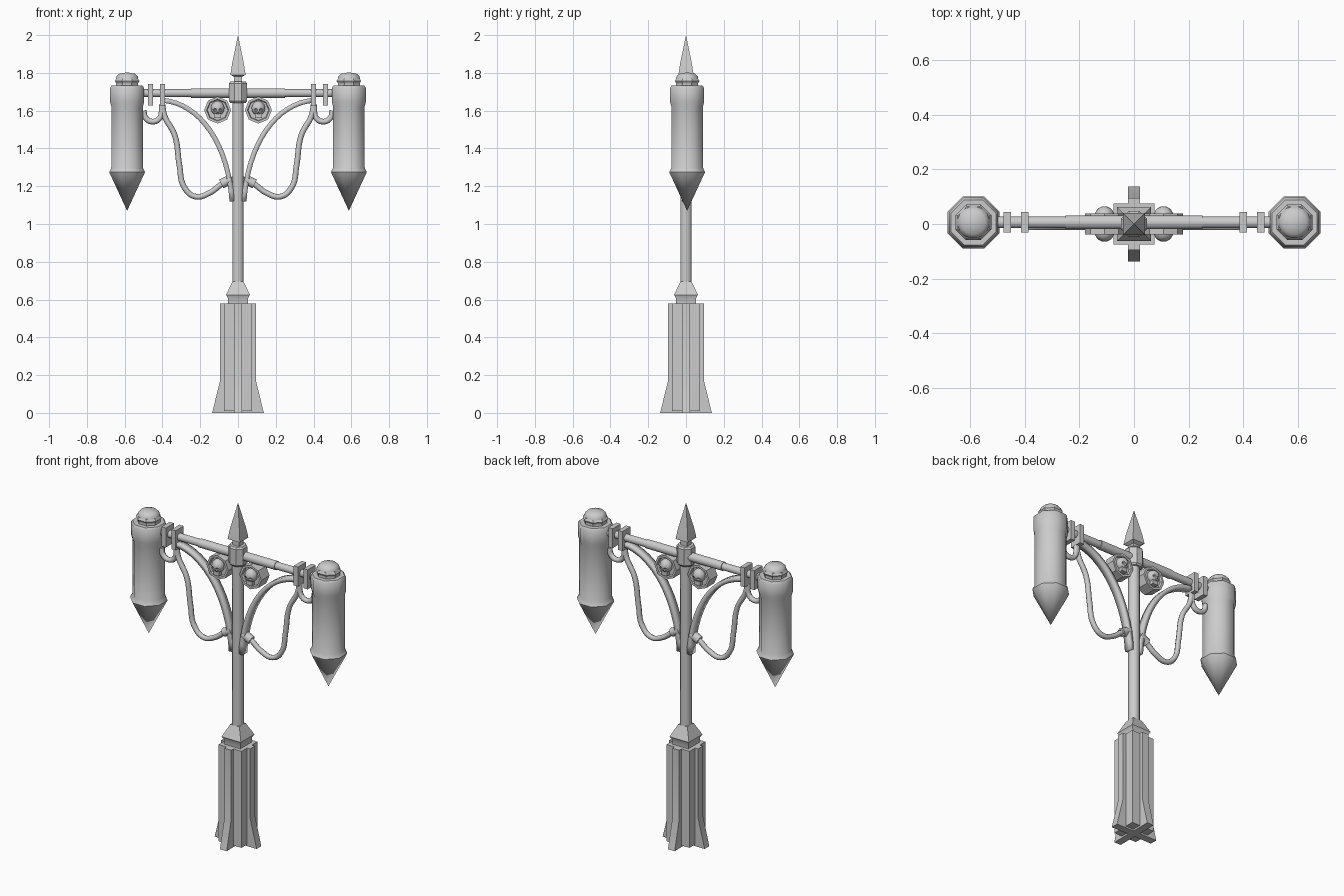
import bpy, bmesh, math
from mathutils import Matrix, Vector
from mathutils.geometry import interpolate_bezier

cube = bpy.data.objects.get("Cube")
if cube:
    bpy.data.objects.remove(cube, do_unlink=True)

ARM_Y = 0.006
SIDES = (("right", -1), ("left", 1))


def activate(ob):
    bpy.ops.object.select_all(action='DESELECT')
    ob.select_set(True)
    bpy.context.view_layer.objects.active = ob


def finish(name, bm, loc=(0, 0, 0), angle=30):
    bmesh.ops.recalc_face_normals(bm, faces=bm.faces)
    me = bpy.data.meshes.new(name)
    bm.to_mesh(me)
    bm.free()
    ob = bpy.data.objects.new(name, me)
    ob.location = loc
    bpy.context.collection.objects.link(ob)
    activate(ob)
    bpy.ops.object.shade_smooth_by_angle(angle=math.radians(angle))
    return ob


def lathe(name, profile, sides, loc=(0, 0, 0), angle=30, axis=None):
    """Turn (half width, height) pairs into a many-sided column, flats facing the axes."""
    bm = bmesh.new()
    rings = []
    for r, z in profile:
        r /= math.cos(math.pi / sides)
        if r == 0:
            rings.append([bm.verts.new((0, 0, z))])
            continue
        turns = [(i + 0.5) * math.tau / sides for i in range(sides)]
        rings.append([bm.verts.new((r * math.cos(a), r * math.sin(a), z)) for a in turns])
    for a, b in zip(rings, rings[1:]):
        for i in range(sides):
            j = (i + 1) % sides
            quad = [a[i % len(a)], a[j % len(a)], b[j % len(b)], b[i % len(b)]]
            bm.faces.new(list(dict.fromkeys(quad)))
    for ring in (rings[0], rings[-1]):
        if len(ring) > 1:
            bm.faces.new(ring)
    if axis:
        bm.transform(Vector(axis).to_track_quat('Z', 'Y').to_matrix().to_4x4())
    return finish(name, bm, loc, angle)


def box(name, size, loc):
    bm = bmesh.new()
    bmesh.ops.create_cube(bm, size=1, matrix=Matrix.Diagonal((*size, 1)))
    return finish(name, bm, loc)


def ellipsoid(bm, centre, radii, segments=20):
    bmesh.ops.create_uvsphere(bm, u_segments=segments, v_segments=segments // 2, radius=1,
                              matrix=Matrix.Translation(centre) @ Matrix.Diagonal((*radii, 1)))


def tube(name, points, radius):
    cu = bpy.data.curves.new(name, 'CURVE')
    cu.dimensions = '3D'
    cu.bevel_depth = radius
    cu.bevel_resolution = 2
    cu.resolution_u = 6
    cu.use_fill_caps = True
    sp = cu.splines.new('BEZIER')
    sp.bezier_points.add(len(points) - 1)
    for bp, (x, z) in zip(sp.bezier_points, points):
        bp.co = (x, 0, z)
        bp.handle_left_type = bp.handle_right_type = 'AUTO'
    ob = bpy.data.objects.new(name, cu)
    bpy.context.collection.objects.link(ob)
    activate(ob)
    bpy.ops.object.convert(target='MESH')
    bpy.ops.object.shade_smooth_by_angle(angle=math.radians(60))
    return ob


# Pedestal: square core with four flared fins
lathe("pedestal_core", [(0.075, 0.01), (0.075, 0.58)], 4)
fin = [(0.137, 0), (0.095, 0.17), (0.095, 0.58)]
for name, turn in (("pedestal_fins_side", 0), ("pedestal_fins_front", math.pi / 2)):
    bm = bmesh.new()
    outline = fin + [(-x, z) for x, z in reversed(fin)]
    face = bm.faces.new([bm.verts.new((x, -0.022, z)) for x, z in outline])
    ext = bmesh.ops.extrude_face_region(bm, geom=[face])
    moved = [v for v in ext["geom"] if isinstance(v, bmesh.types.BMVert)]
    bmesh.ops.translate(bm, vec=(0, 0.044, 0), verts=moved)
    bm.transform(Matrix.Rotation(turn, 4, 'Z'))
    finish(name, bm)
lathe("pedestal_cap", [(0.053, 0.57), (0.053, 0.605), (0.063, 0.625), (0.03, 0.695)], 4)

# Post, collar and spear finial
lathe("post", [(0.03, 0.68), (0.03, 1.66)], 8, angle=50)
lathe("post_collar", [(0.04, 1.64), (0.047, 1.65), (0.047, 1.745), (0.04, 1.755)], 8)
lathe("spear_finial", [(0.022, 1.75), (0.022, 1.78), (0.04, 1.79), (0.031, 1.85), (0, 2.0)], 4)

# Cross arm with a thicker middle sleeve
lathe("cross_arm", [(0.021, -0.51), (0.021, 0.51)], 12, (0, ARM_Y, 1.693), 40, (1, 0, 0))
lathe("arm_sleeve", [(0.025, -0.25), (0.025, 0.25)], 12, (0, ARM_Y, 1.693), 40, (1, 0, 0))

# Skull relief with carved eyes and nose
bm = bmesh.new()
ellipsoid(bm, (0, 0, 0.01), (0.036, 0.036, 0.038))
skull = finish("skull_1", bm, angle=40)
bm = bmesh.new()
for x in (-0.015, 0.015):
    ellipsoid(bm, (x, -0.035, 0.0), (0.01, 0.014, 0.009), 12)
ellipsoid(bm, (0, -0.029, -0.017), (0.005, 0.01, 0.007), 8)
cutter = finish("socket_cutter", bm)
cutter.hide_render = True
mod = skull.modifiers.new("sockets", 'BOOLEAN')
mod.operation = 'DIFFERENCE'
mod.object = cutter
activate(skull)
bpy.ops.object.modifier_apply(modifier=mod.name)
bpy.data.objects.remove(cutter, do_unlink=True)
skull_mesh = skull.data
bpy.data.objects.remove(skull, do_unlink=True)

for side, s in SIDES:
    # Hanging lamp: pointed base, long body, collar and domed cap
    at = (s * 0.587, ARM_Y, 0)
    lathe(side + "_lamp_body", [(0, 1.07), (0.095, 1.275), (0.083, 1.3), (0.083, 1.62),
          (0.09, 1.645), (0.09, 1.72), (0.082, 1.732)], 8, at, 46)
    lathe(side + "_lamp_neck", [(0.058, 1.73), (0.058, 1.745), (0.065, 1.757), (0.058, 1.77)], 8, at)
    lathe(side + "_lamp_dome", [(0.06, 1.76), (0.057, 1.78), (0.043, 1.795), (0, 1.803)], 16, at, 50)

    # Clamp plates on the arm
    for i, x in enumerate((0.4, 0.463)):
        box(f"{side}_clamp_{i + 1}", (0.028, 0.075, 0.115), (s * x, ARM_Y, 1.685))

    # Curved brace from arm to post
    path = interpolate_bezier(*[Vector((s * x, 0, z)) for x, z in
                                ((0.4, 1.655), (0.2, 1.64), (0.05, 1.42), (0.032, 1.12))], 17)
    bm = bmesh.new()
    rows = [[bm.verts.new((p.x, y, p.z)) for y in (-0.022, 0.022)] for p in path]
    for a, b in zip(rows, rows[1:]):
        bm.faces.new((a[0], a[1], b[1], b[0]))
    brace = finish(side + "_brace", bm)
    mod = brace.modifiers.new("thickness", 'SOLIDIFY')
    mod.thickness = 0.026
    mod.offset = 0
    bpy.ops.object.modifier_apply(modifier=mod.name)

    # Hanging cable, lamp loop and cable ferrule
    drop = [(0.4, 1.63), (0.39, 1.575), (0.335, 1.47), (0.31, 1.31), (0.285, 1.195),
            (0.225, 1.145), (0.15, 1.165), (0.08, 1.215), (0.02, 1.24)]
    loop = [(0.5, 1.6), (0.488, 1.56), (0.453, 1.542), (0.415, 1.56), (0.403, 1.63)]
    tube(side + "_cable", [(s * x, z) for x, z in drop], 0.015)
    tube(side + "_lamp_loop", [(s * x, z) for x, z in loop], 0.015)
    lathe(side + "_cable_ferrule", [(0.024, -0.03), (0.024, 0.03)], 10,
          (s * 0.062, 0, 1.225), 40, (-s, 0, 0.5))

    # Octagonal medallion with a recessed face, skulls front and back
    rim = [(0.05, -0.025), (0.054, -0.038), (0.066, -0.038)]
    disc = lathe(side + "_medallion", rim + [(r, -h) for r, h in reversed(rim)], 8,
                 (s * 0.108, 0, 1.603), 30, (0, 1, 0))
    disc.rotation_euler.y = math.pi / 8
    for face, d in (("front", -1), ("back", 1)):
        head = bpy.data.objects.new(f"{side}_skull_{face}", skull_mesh)
        head.location = (s * 0.108, d * 0.029, 1.603)
        head.rotation_euler.z = 0 if d < 0 else math.pi
        bpy.context.collection.objects.link(head)
        box(f"{side}_jaw_{face}", (0.036, 0.03, 0.026), (s * 0.108, d * 0.035, 1.573))
